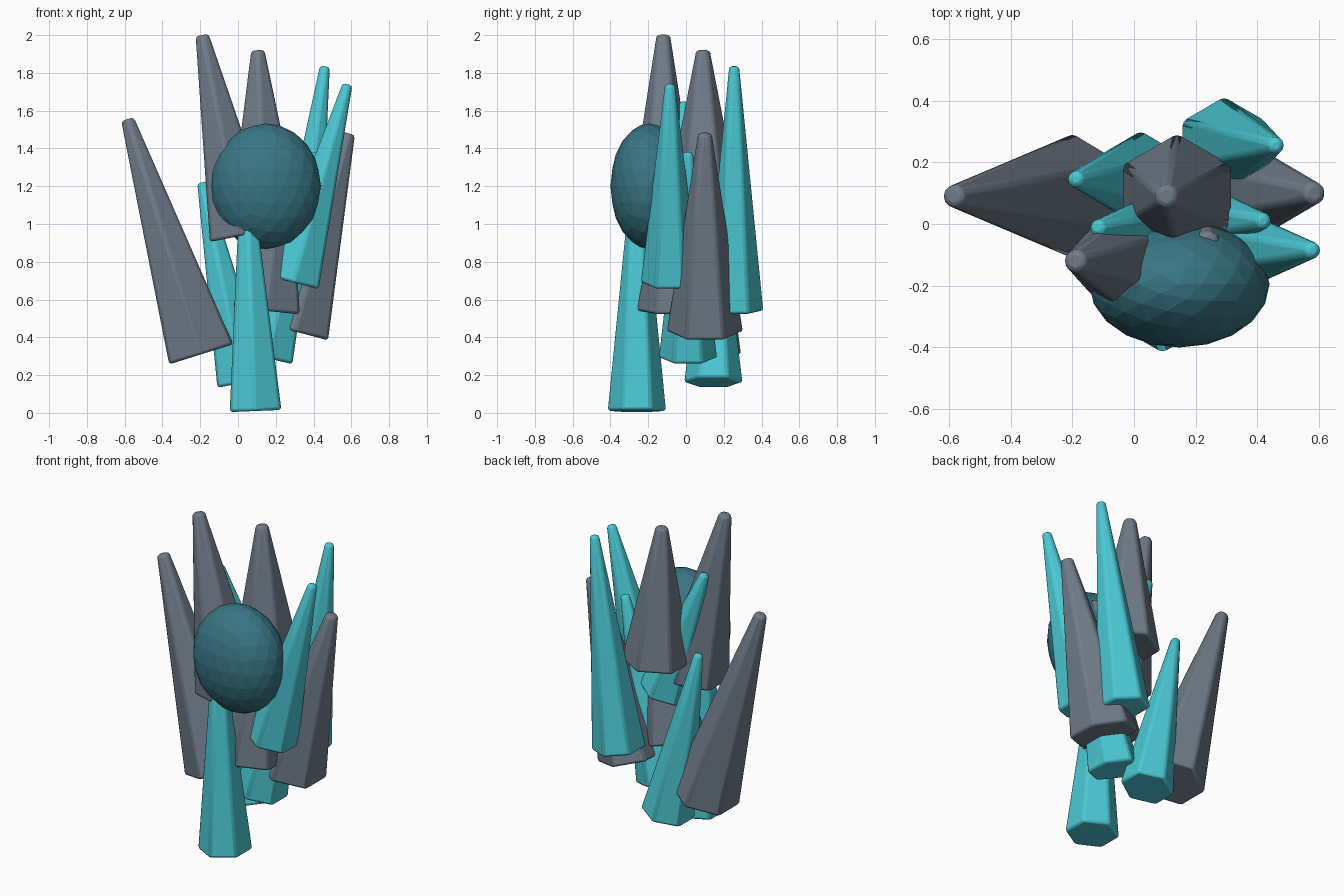
import bpy, math
from mathutils import Vector

if "Cube" in bpy.data.objects:
    bpy.data.objects.remove(bpy.data.objects["Cube"])


def material(name, rgb):
    m = bpy.data.materials.new(name)
    m.diffuse_color = (*rgb, 1)
    m.use_nodes = True
    m.node_tree.nodes["Principled BSDF"].inputs["Base Color"].default_value = m.diffuse_color
    return m


slate = material("slate", (0.16, 0.20, 0.25))
cyan = material("cyan", (0.07, 0.58, 0.66))
teal = material("teal", (0.04, 0.18, 0.23))


def crystal(name, y, base, tip, radius, tip_radius, mat):
    """Six-sided tapered shard leaning in the XZ plane; base and tip are (x, z)."""
    a, b = Vector((base[0], y, base[1])), Vector((tip[0], y, tip[1]))
    axis = b - a
    bpy.ops.mesh.primitive_cone_add(
        vertices=6, radius1=radius, radius2=tip_radius, depth=axis.length,
        location=(a + b) / 2, rotation=(0, math.atan2(axis.x, axis.z), 0))
    ob = bpy.context.object
    ob.name = name
    ob.data.materials.append(mat)
    bev = ob.modifiers.new("soft_edges", "BEVEL")
    bev.width, bev.segments = 0.016, 2
    bev.limit_method = "ANGLE"
    bev.angle_limit = math.radians(25)
    bpy.ops.object.shade_smooth_by_angle(angle=math.radians(30))


# Large slate shards: y, base (x, z), tip (x, z)
slate_shards = [
    (0.09, (-0.195, 0.31), (-0.585, 1.555)),
    (-0.12, (0.025, 0.94), (-0.19, 2.0)),
    (0.09, (0.14, 1.07), (0.105, 1.92)),
    (0.10, (0.305, 0.43), (0.585, 1.48)),
    (-0.06, (0.15, 0.54), (0.24, 1.40)),
]
for i, (y, base, tip) in enumerate(slate_shards, 1):
    crystal(f"slate_crystal_{i}", y, base, tip, 0.205, 0.04, slate)

# Slimmer cyan shards
cyan_shards = [
    (-0.26, (0.093, 0.01), (0.04, 1.30)),
    (0.145, (0.025, 0.16), (-0.19, 1.22)),
    (0.255, (0.29, 0.54), (0.46, 1.835)),
    (-0.085, (0.295, 0.69), (0.58, 1.74)),
    (0.01, (0.155, 0.29), (0.42, 1.38)),
    (-0.013, (0.155, 0.84), (-0.12, 1.645)),
]
for i, (y, base, tip) in enumerate(cyan_shards, 1):
    crystal(f"cyan_crystal_{i}", y, base, tip, 0.158, 0.03, cyan)

# Faceted egg-shaped core
bpy.ops.mesh.primitive_ico_sphere_add(subdivisions=3, radius=1, location=(0.147, -0.195, 1.2))
core = bpy.context.object
core.name = "faceted_core"
core.scale = (0.292, 0.205, 0.332)
core.data.materials.append(teal)
